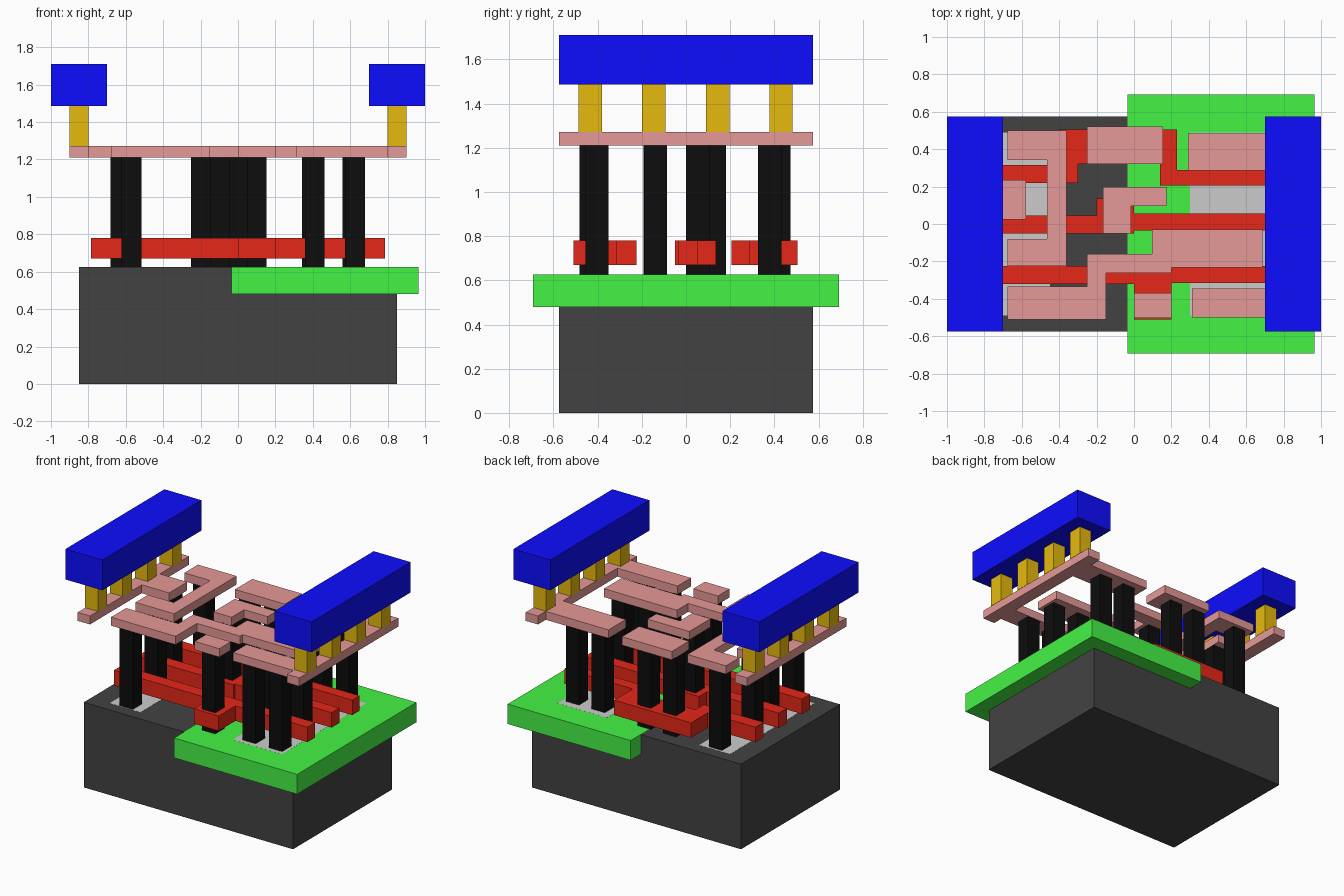
import bpy, bmesh

if "Cube" in bpy.data.objects:
    bpy.data.objects.remove(bpy.data.objects["Cube"])


def material(name, r, g, b):
    m = bpy.data.materials.new(name)
    m.diffuse_color = (r, g, b, 1)
    m.use_nodes = True
    m.node_tree.nodes["Principled BSDF"].inputs["Base Color"].default_value = m.diffuse_color
    return m


DARK = material("dark_grey", 0.055, 0.055, 0.055)
GREEN = material("green", 0.06, 0.9, 0.06)
RED = material("red", 0.79, 0.02, 0.009)
BLACK = material("black", 0.004, 0.004, 0.004)
PINK = material("pink", 0.79, 0.32, 0.31)
YELLOW = material("yellow", 0.79, 0.49, 0.004)
BLUE = material("blue", 0.004, 0.004, 1.0)


def prism(name, outline, z0, z1, mat=None):
    """Extrude a flat outline from z0 up to z1."""
    bm = bmesh.new()
    face = bm.faces.new([bm.verts.new((x, y, z0)) for x, y in outline])
    top = bmesh.ops.extrude_face_region(bm, geom=[face])["geom"]
    for v in top:
        if isinstance(v, bmesh.types.BMVert):
            v.co.z = z1
    bmesh.ops.recalc_face_normals(bm, faces=bm.faces)
    mesh = bpy.data.meshes.new(name)
    bm.to_mesh(mesh)
    bm.free()
    if mat:
        mesh.materials.append(mat)
    obj = bpy.data.objects.new(name, mesh)
    bpy.context.collection.objects.link(obj)
    return obj


def box(name, x0, x1, y0, y1, z0, z1, mat=None):
    return prism(name, [(x0, y0), (x1, y0), (x1, y1), (x0, y1)], z0, z1, mat)


TOP = 0.625          # top of the base block
Y = 0.575            # half depth of the block
POLY = (0.67, 0.78)  # red layer
LOCAL = (1.21, 1.272)  # pink layer
C = 0.053            # half width of a contact

# Base block, well and the two pale active areas flush with its top
box("substrate", -0.85, 0.85, -Y, Y, 0, TOP, DARK)
box("well", -0.035, 0.965, -0.692, 0.692, 0.48, TOP + 0.0004, GREEN)
box("left_active_area", -0.70, -0.45, -0.49, 0.49, 0.52, TOP + 0.0008)
box("right_active_area", 0.30, 0.70, -0.49, 0.49, 0.52, TOP + 0.0008)

# Red gate strips with contact pads
prism("front_gate", [(-.785, -.32), (0, -.32), (0, -.51), (.2, -.51), (.2, -.315),
                     (.785, -.315), (.785, -.225), (-.785, -.225)], *POLY, RED)
prism("middle_gate", [(-.785, -.05), (0, -.05), (0, -.035), (.785, -.035), (.785, .055),
                      (0, .055), (0, .135), (-.2, .135), (-.2, .045), (-.785, .045)],
      *POLY, RED)
prism("back_gate", [(-.785, .22), (-.3, .22), (-.3, .32), (.14, .32), (.14, .205),
                    (.785, .205), (.785, .29), (.23, .29), (.23, .505), (-.395, .505),
                    (-.395, .315), (-.785, .315)], *POLY, RED)

# Black vertical contacts
contacts = [(-.57, -.43), (-.57, -.14), (-.63, .128), (-.57, .42),      # left area
            (.41, -.403), (.625, -.403), (.395, -.138), (.613, -.138),  # right area
            (.41, .38), (.62, .38),
            (.1, -.43), (-.098, .053), (-.197, .42), (.008, .42)]       # gate pads
for x, y in contacts:
    box("contact", x - C, x + C, y - C, y + C, TOP, LOCAL[0], BLACK)

# Pink local wiring: rails with tabs, then the loose traces
prism("left_rail", [(-.9, -Y), (-.8, -Y), (-.8, .025), (-.577, .025), (-.577, .235),
                    (-.8, .235), (-.8, Y), (-.9, Y)], *LOCAL, PINK)
prism("right_rail", [(.9, -Y), (.9, Y), (.8, Y), (.8, .485), (.29, .485), (.29, .285),
                     (.8, .285), (.8, -.345), (.31, -.345), (.31, -.5), (.8, -.5),
                     (.8, -Y)], *LOCAL, PINK)
prism("output_trace", [(-.675, -.51), (-.15, -.51), (-.15, -.262), (.2, -.262), (.2, -.232),
                       (.687, -.232), (.687, -.03), (.095, -.03), (.095, -.16), (-.25, -.16),
                       (-.25, -.335), (-.675, -.335)], *LOCAL, PINK)
prism("left_trace", [(-.675, -.225), (-.362, -.225), (-.362, .5), (-.675, .5), (-.675, .342),
                     (-.466, .342), (-.466, -.08), (-.675, -.08)], *LOCAL, PINK)
prism("middle_gate_trace", [(-.165, -.05), (-.017, -.05), (-.017, .095), (.175, .095),
                            (.175, .197), (-.165, .197)], *LOCAL, PINK)
box("back_gate_trace", -.25, .155, .322, .522, *LOCAL, PINK)
box("front_gate_trace", 0, .2, -.503, -.37, *LOCAL, PINK)

# Blue power bars on yellow posts, both sides
for side, s in (("left", -1), ("right", 1)):
    for y in (-.433, -.146, .143, .43):
        box(side + "_post", s * .85 - .052, s * .85 + .052, y - C, y + C,
            LOCAL[1], 1.487, YELLOW)
    box(side + "_power_bar", s * .85 - .15, s * .85 + .15, -Y, Y, 1.487, 1.71, BLUE)
